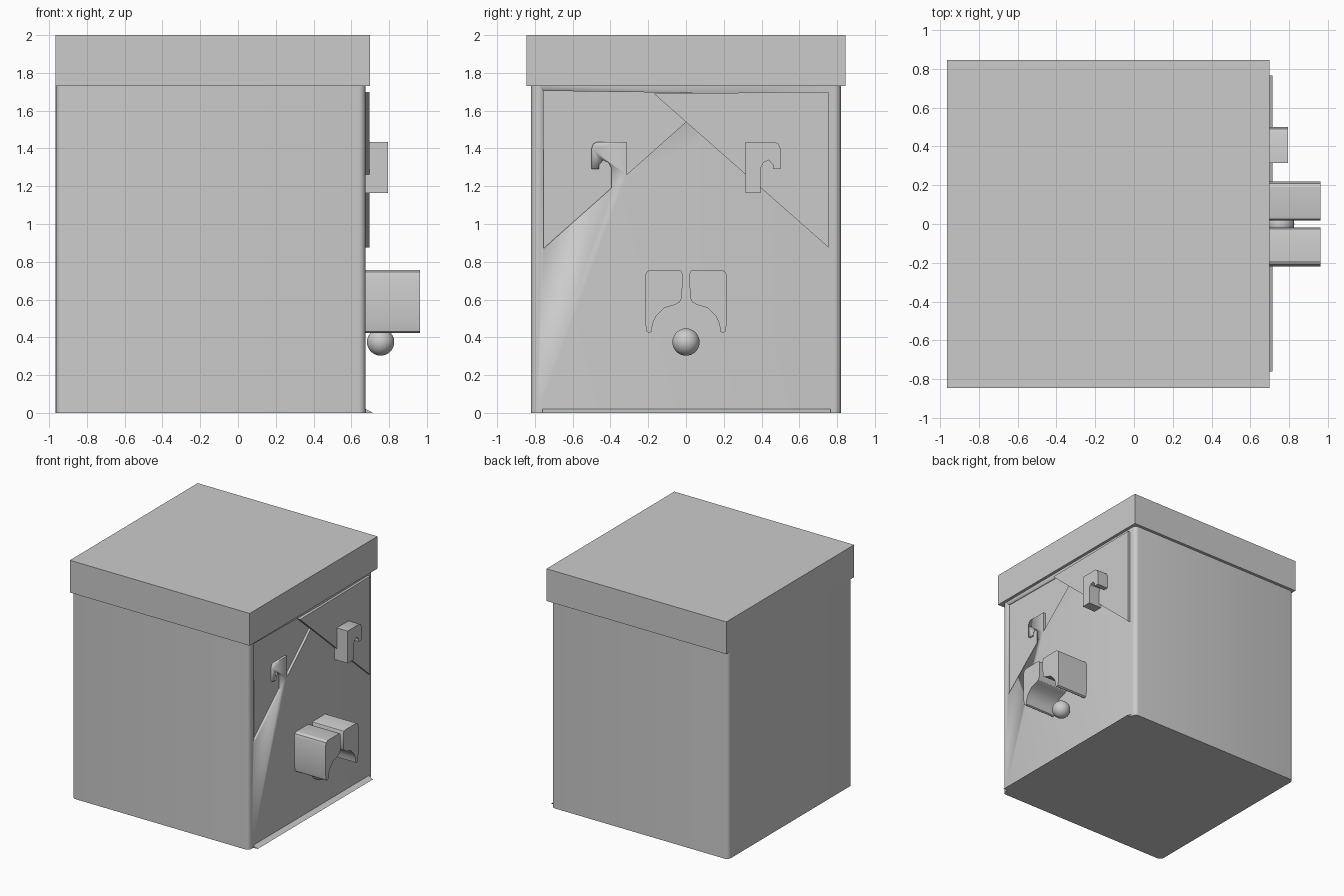
import bpy, bmesh
from math import radians

if "Cube" in bpy.data.objects:
    bpy.data.objects.remove(bpy.data.objects["Cube"])


def finish(name, bm, smooth=True):
    bmesh.ops.recalc_face_normals(bm, faces=bm.faces)
    me = bpy.data.meshes.new(name)
    bm.to_mesh(me)
    bm.free()
    ob = bpy.data.objects.new(name, me)
    bpy.context.collection.objects.link(ob)
    bpy.ops.object.select_all(action='DESELECT')
    ob.select_set(True)
    bpy.context.view_layer.objects.active = ob
    if smooth:
        bpy.ops.object.shade_smooth_by_angle(angle=radians(30))
    return ob


def box(name, lo, hi, bevel=0.0):
    bm = bmesh.new()
    bmesh.ops.create_cube(bm, size=1)
    for v in bm.verts:
        v.co = [(a + b) / 2 + c * (b - a) for a, b, c in zip(lo, hi, v.co)]
    if bevel:
        upright = [e for e in bm.edges if abs(e.verts[0].co.z - e.verts[1].co.z) > 0.1]
        bmesh.ops.bevel(bm, geom=upright, offset=bevel, segments=4,
                        profile=0.5, affect='EDGES')
    return finish(name, bm)


def extrude_x(name, pts, x0, x1, side=1):
    """Prism along x from a (y, z) outline; side=-1 mirrors it in y."""
    bm = bmesh.new()
    f = bm.faces.new([bm.verts.new((x0, side * y, z)) for y, z in pts])
    r = bmesh.ops.extrude_face_region(bm, geom=[f])
    for v in r['geom']:
        if isinstance(v, bmesh.types.BMVert):
            v.co.x = x1
    return finish(name, bm)


# Box body and lid
FACE = 0.675
body = box("box_body", (-0.965, -0.82, 0), (FACE, 0.82, 1.74), 0.035)
box("lid", (-0.965, -0.845, 1.73), (0.70, 0.845, 2.0))

# Hook outline shared by both sides
hook = [(0.315, 1.435), (0.47, 1.435), (0.49, 1.425), (0.50, 1.40), (0.50, 1.29),
        (0.46, 1.29), (0.46, 1.315), (0.438, 1.338), (0.41, 1.325), (0.395, 1.295)]

# Raised triangle and protruding hook on one side
triangle = [(0.755, 1.70), (0.755, 0.875), (-0.17, 1.69)]
extrude_x("raised_triangle", triangle, FACE - 0.01, 0.695)
extrude_x("raised_hook", hook + [(0.395, 1.165), (0.315, 1.165)], FACE - 0.01, 0.795)

# Sunken triangle on the other side, leaving a flush hook standing in it
pocket = [(0.755, 1.705), (0.755, 0.87), (0.395, 1.19)] + hook[::-1] \
    + [(0.315, 1.261), (-0.17, 1.692)]
cutter = extrude_x("pocket_cutter", pocket, FACE - 0.02, FACE + 0.1, -1)
cutter.hide_render = True
mod = body.modifiers.new("pocket", 'BOOLEAN')
mod.operation, mod.solver, mod.object = 'DIFFERENCE', 'EXACT', cutter
bpy.context.view_layer.objects.active = body
bpy.ops.object.modifier_apply(modifier=mod.name)
bpy.data.objects.remove(cutter)

# Pair of drooping front blocks
block = [(0.018, 0.735), (0.025, 0.752), (0.042, 0.757), (0.19, 0.757), (0.21, 0.745),
         (0.218, 0.72), (0.215, 0.47), (0.208, 0.432), (0.195, 0.423), (0.182, 0.43),
         (0.177, 0.47), (0.16, 0.51), (0.115, 0.556), (0.06, 0.572), (0.035, 0.585),
         (0.021, 0.61)]
for label, side in (("left", -1), ("right", 1)):
    extrude_x(label + "_block", block, FACE - 0.005, 0.963, side)

# Small ball
bm = bmesh.new()
bmesh.ops.create_uvsphere(bm, u_segments=32, v_segments=16, radius=0.072)
bmesh.ops.translate(bm, verts=bm.verts, vec=(0.755, 0, 0.375))
finish("ball", bm)

# Sloped lip along the bottom edge
bm = bmesh.new()
ends = [[bm.verts.new((x, y, z)) for x, z in ((FACE - 0.005, 0), (0.714, 0), (FACE - 0.005, 0.024))]
        for y in (-0.76, 0.765)]
for end in ends:
    bm.faces.new(end)
for i in range(3):
    j = (i + 1) % 3
    bm.faces.new((ends[0][i], ends[0][j], ends[1][j], ends[1][i]))
finish("bottom_lip", bm, smooth=False)
